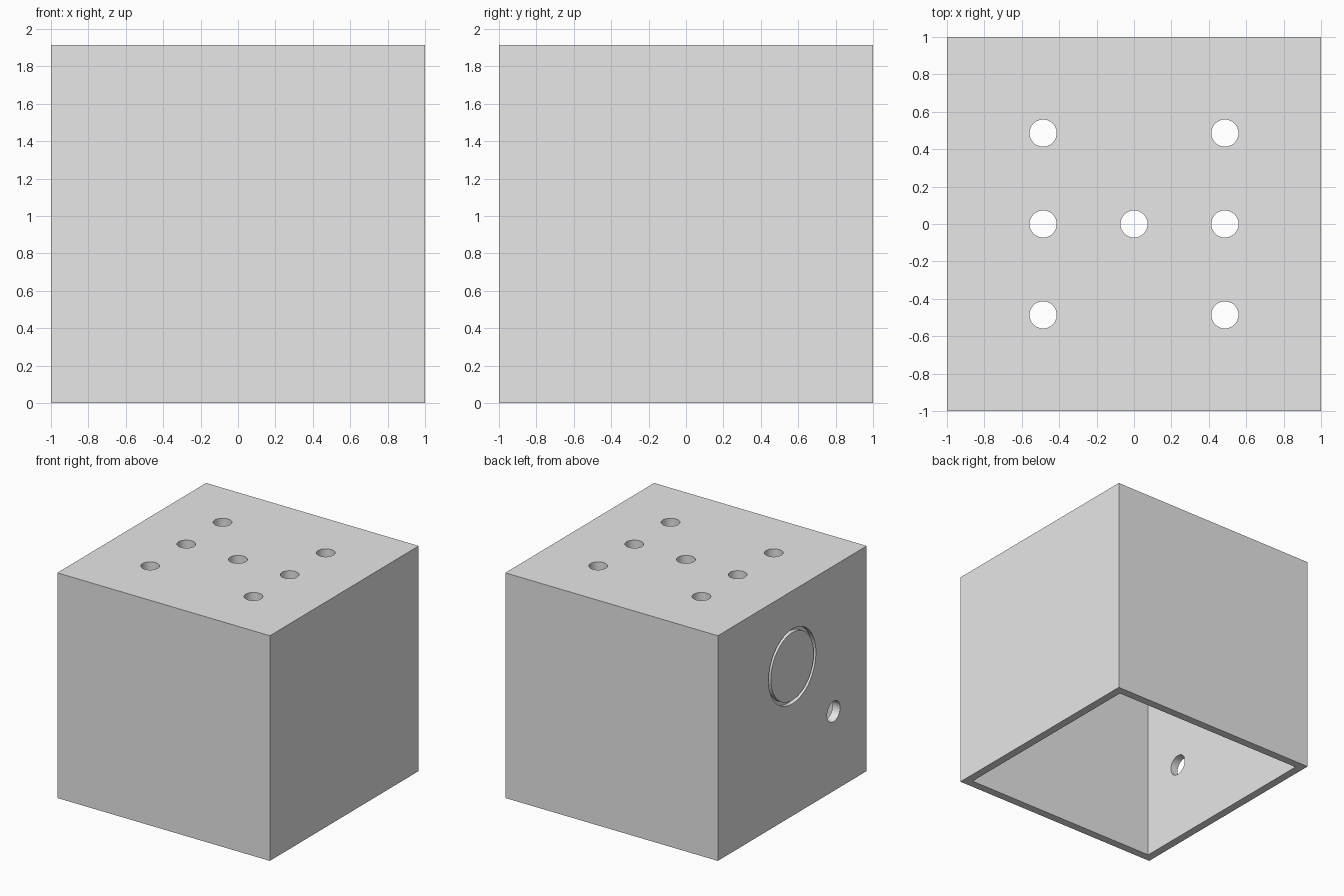
import bpy
import math

cube = bpy.data.objects.get("Cube")
if cube:
    bpy.data.objects.remove(cube, do_unlink=True)

HEIGHT = 1.915
WALL = 0.07

grey = bpy.data.materials.new("light grey")
grey.use_nodes = True
grey.diffuse_color = (0.8, 0.8, 0.8, 1)
grey.node_tree.nodes["Principled BSDF"].inputs["Base Color"].default_value = (0.8, 0.8, 0.8, 1)


def block(name, size, z_low, z_high):
    bpy.ops.mesh.primitive_cube_add(size=1, location=(0, 0, (z_low + z_high) / 2))
    obj = bpy.context.object
    obj.name = name
    obj.scale = (size, size, z_high - z_low)
    bpy.ops.object.transform_apply(location=True, rotation=False, scale=True)
    return obj


def rod(name, radius, depth, centre, sideways=False):
    tilt = (0, math.pi / 2, 0) if sideways else (0, 0, 0)
    bpy.ops.mesh.primitive_cylinder_add(vertices=64, radius=radius, depth=depth,
                                        location=centre, rotation=tilt)
    obj = bpy.context.object
    obj.name = name
    return obj


def cut(target, cutter):
    """Subtract the cutter from the target and discard it."""
    cutter.hide_render = True
    mod = target.modifiers.new("cut", 'BOOLEAN')
    mod.operation = 'DIFFERENCE'
    mod.solver = 'EXACT'
    mod.object = cutter
    bpy.context.view_layer.update()
    bpy.context.view_layer.objects.active = target
    bpy.ops.object.modifier_apply(modifier=mod.name)
    bpy.data.objects.remove(cutter, do_unlink=True)


# Hollow box, open underneath
box = block("box_cover", 2, 0, HEIGHT)
cut(box, block("cavity", 2 - 2 * WALL, -0.5, HEIGHT - WALL))

# Holes through the top: two rows of three and one in the middle
spots = [(x, y) for x in (-0.486, 0.486) for y in (-0.486, 0, 0.486)] + [(0, 0)]
for x, y in spots:
    cut(box, rod("top_hole", 0.0725, 0.4, (x, y, HEIGHT)))

# Cable hole through the side wall
cut(box, rod("side_hole", 0.0875, 0.4, (-1, -0.555, 0.677), True))

# Shallow circular groove in the same wall
ring = rod("groove", 0.318, 0.07, (-1, 0, 1.272), True)
cut(ring, rod("groove_core", 0.288, 0.4, (-1, 0, 1.272), True))
cut(box, ring)

# Colour and shading
box.data.materials.clear()
box.data.materials.append(grey)
for face in box.data.polygons:
    face.material_index = 0
bpy.ops.object.select_all(action='DESELECT')
box.select_set(True)
bpy.context.view_layer.objects.active = box
bpy.ops.object.shade_smooth_by_angle(angle=math.radians(30))
